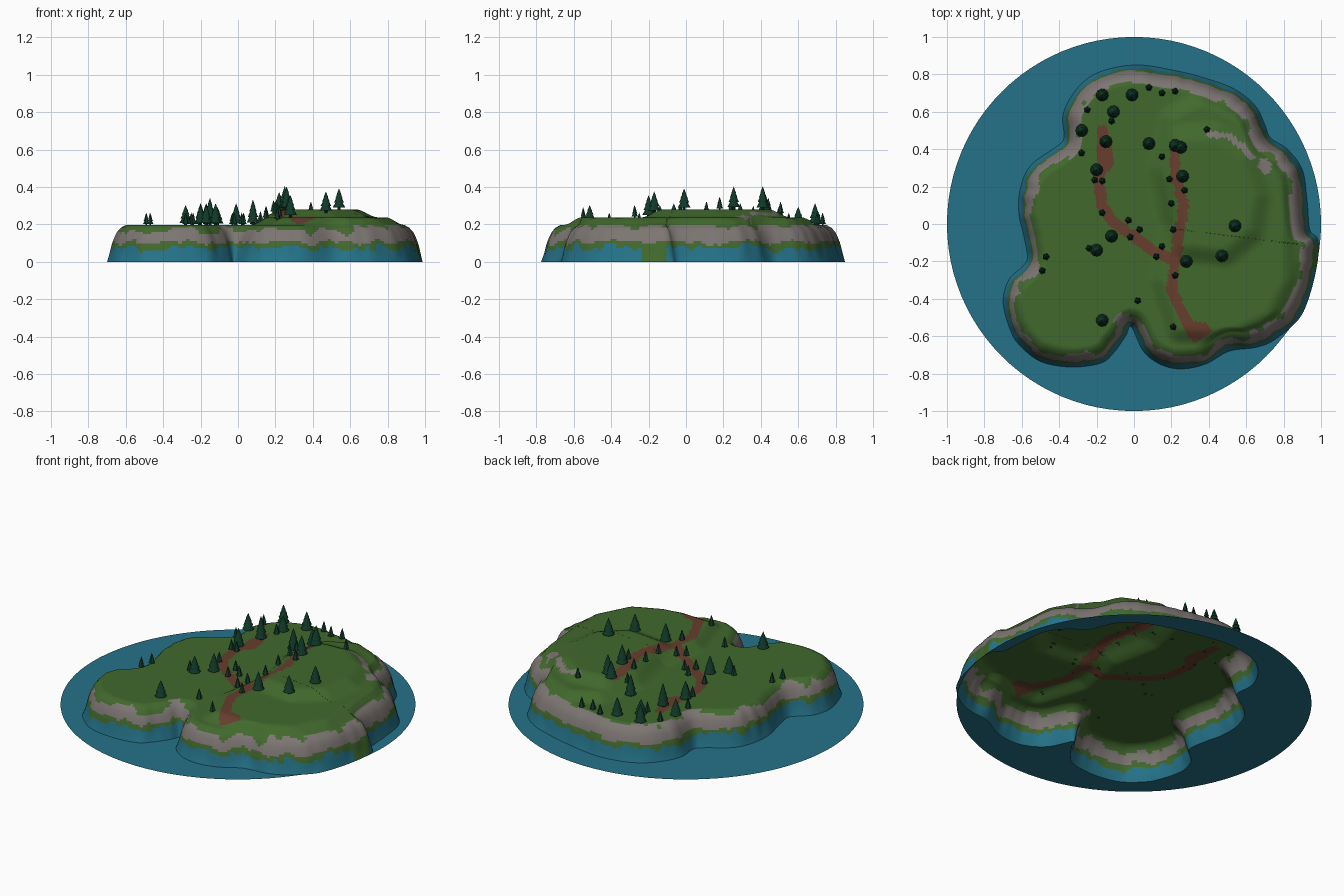
import bpy, bmesh, math, random
from mathutils import Vector, noise

if "Cube" in bpy.data.objects:
    bpy.data.objects.remove(bpy.data.objects["Cube"])

random.seed(4)

def mat(name, rgb):
    m = bpy.data.materials.new(name)
    m.diffuse_color = (*rgb, 1)
    m.use_nodes = True
    m.node_tree.nodes["Principled BSDF"].inputs["Base Color"].default_value = m.diffuse_color
    return m

WATER = mat("water blue", (0.018, 0.17, 0.25))
GRASS = mat("grass green", (0.053, 0.141, 0.026))
ROCK = mat("rock grey", (0.205, 0.181, 0.171))
DIRT = mat("dirt brown", (0.135, 0.048, 0.026))
PINE = mat("pine green", (0.005, 0.040, 0.021))

def finish(bm, name, mats, smooth=False):
    me = bpy.data.meshes.new(name)
    bm.to_mesh(me)
    bm.free()
    ob = bpy.data.objects.new(name, me)
    bpy.context.collection.objects.link(ob)
    for m in mats:
        me.materials.append(m)
    for p in me.polygons:
        p.use_smooth = smooth
    return ob

def pts(*v):
    return [Vector(p) for p in v]

# coast line, clockwise seen from above
COAST = pts((.03, .85), (.22, .82), (.38, .78), (.54, .72), (.65, .63), (.70, .53),
            (.73, .46), (.82, .40), (.90, .29), (.925, .13), (.94, -.03), (.982, -.08),
            (.982, -.2), (.94, -.38), (.88, -.51), (.75, -.62), (.65, -.66), (.51, -.68),
            (.38, -.75), (.25, -.775), (.14, -.75), (.05, -.68), (-.015, -.55),
            (-.045, -.6), (-.11, -.69), (-.18, -.745), (-.34, -.765), (-.5, -.735),
            (-.61, -.65), (-.66, -.57), (-.70, -.42), (-.67, -.3), (-.6, -.23),
            (-.57, -.18), (-.59, -.06), (-.615, .05), (-.61, .18), (-.555, .31),
            (-.42, .41), (-.375, .46), (-.38, .58), (-.33, .69), (-.245, .78), (-.13, .83))
COAST.reverse()

# terraces, paths and bare rock on the plateau
TERRACE = pts((.25, -.55), (.5, -.56), (.7, -.47), (.79, -.3), (.79, 0), (.77, .2),
              (.67, .38), (.55, .54), (.36, .62), (.22, .55), (.16, .3), (.22, 0), (.17, -.3))
HILL = pts((.3, -.1), (.48, -.12), (.6, -.02), (.63, .15), (.57, .34), (.42, .44),
           (.27, .43), (.24, .25))
PATHS = [(.030, pts((-.17, .5), (-.15, .36), (-.19, .25), (-.17, .1), (-.12, .02), (0, -.07),
                    (.1, -.14), (.22, -.2))),
         (.028, pts((.22, .4), (.22, .25), (.27, .1), (.25, 0), (.22, -.2), (.2, -.35),
                    (.26, -.48), (.33, -.6))),
         (.042, pts((-.16, .4), (-.15, .32))),
         (.045, pts((.32, -.56), (.36, -.57)))]
ROCKS = [(.016, pts((.4, .48), (.5, .47), (.57, .42), (.63, .36))),
         (.03, pts((.69, .32), (.71, .30)))]

def line_dist(p, line):
    best = 9
    for a, b in zip(line, line[1:]):
        d = b - a
        t = max(0, min(1, (p - a).dot(d) / d.length_squared))
        best = min(best, (p - a - d * t).length)
    return best

def inside(p, poly):
    hit = False
    for a, b in zip(poly, poly[1:] + poly[:1]):
        if (a.y > p.y) != (b.y > p.y) and p.x < a.x + (b.x - a.x) * (p.y - a.y) / (b.y - a.y):
            hit = not hit
    return hit

def rise(p, poly, width):
    if inside(p, poly):
        return 1
    t = max(0, 1 - line_dist(p, poly + poly[:1]) / width)
    return t * t * (3 - 2 * t)

def height(p):
    return .196 + .041 * rise(p, TERRACE, .1) + .043 * rise(p, HILL, .12)

# smooth closed coast (Catmull-Rom) with smoothed inward normals
SUB, loop, n = 8, [], len(COAST)
for i in range(n):
    a, b, c, d = (COAST[(i + k) % n] for k in (-1, 0, 1, 2))
    for s in range(SUB):
        t = s / SUB
        loop.append(.5 * (2 * b + (c - a) * t + (2 * a - 5 * b + 4 * c - d) * t * t
                          + (3 * b - a - 3 * c + d) * t ** 3))
N = len(loop)
inward = []
for i in range(N):
    v = Vector((0, 0))
    for k in range(2, 11, 2):
        v += (loop[(i + k) % N] - loop[i - k]).normalized()
    inward.append(Vector((-v.y, v.x)).normalized())

# island shell: rounded cliff rings, then plateau rings drawn in to the centre
PROFILE = [(0, 0), (.010, .03), (.018, .06), (.024, .085), (.032, .11), (.042, .135),
           (.055, .16), (.075, .182), (.1, .196)]
steps = []
for (a, za), (b, zb) in zip(PROFILE, PROFILE[1:]):
    steps += [(a, za), ((a + b) / 2, (za + zb) / 2)]
steps.append(PROFILE[-1])

bm = bmesh.new()
rings = []
for off, z in steps:
    ring = []
    for i, p in enumerate(loop):
        flute = .008 * noise.noise(Vector((p.x * 14, p.y * 14, 1))) * min(1, z * 20)
        q = p + inward[i] * (off + flute)
        ring.append(bm.verts.new((q.x, q.y, z)))
    rings.append(ring)
TOP = 46
rim = [v.co.xy for v in rings[-1]]
for k in range(1, TOP):
    ring = []
    for p in rim:
        q = p * (1 - k / TOP)
        ring.append(bm.verts.new((q.x, q.y, height(q))))
    rings.append(ring)

def land_material(c):
    p = c.xy
    n1 = noise.noise(Vector((p.x * 9, p.y * 9, 3)))
    n2 = noise.noise(Vector((p.x * 22, p.y * 22, c.z * 25)))
    if c.z < .193:
        if c.z < .075 + .02 * n1 + .025 * n2:
            return 1 if p.x > .93 and -.24 < p.y < -.1 else 0
        if c.z < .105 + .02 * n1 + .02 * n2:
            return 1
        top = .18 + .045 * n1 + .02 * n2 + (.015 if p.y > .1 or p.x > .6 else -.012)
        return 2 if c.z < top else 1
    wob = .006 * n2
    if any(line_dist(p, l) < w + wob for w, l in PATHS):
        return 3
    if any(line_dist(p, l) < w + wob for w, l in ROCKS):
        return 2
    return 1

for r0, r1 in zip(rings, rings[1:]):
    for i in range(N):
        j = (i + 1) % N
        f = bm.faces.new((r0[i], r0[j], r1[j], r1[i]))
        f.material_index = land_material(f.calc_center_median())
mid = bm.verts.new((0, 0, height(Vector((0, 0)))))
for i in range(N):
    bm.faces.new((rings[-1][i], rings[-1][(i + 1) % N], mid)).material_index = 1
finish(bm, "island", [WATER, GRASS, ROCK, DIRT], True)

# sea: flat disc with the island cut out
bm = bmesh.new()
disc = [Vector((math.cos(math.tau * i / 96), math.sin(math.tau * i / 96))) for i in range(96)]
for pl in (disc, loop):
    vs = [bm.verts.new((p.x, p.y, 0)) for p in pl]
    for i in range(len(vs)):
        bm.edges.new((vs[i - 1], vs[i]))
bmesh.ops.triangle_fill(bm, edges=bm.edges[:], use_beauty=True, normal=(0, 0, 1))
for f in bm.faces:
    f.normal_update()
    if f.normal.z < 0:
        f.normal_flip()
finish(bm, "sea", [WATER])

# pine trees: stacked cones
def pine(bm, x, y, r, h, sides):
    z = height(Vector((x, y))) - .003
    turn = random.uniform(0, 6)
    def cone(r1, r2, z0, z1):
        res = bmesh.ops.create_cone(bm, cap_ends=True, segments=sides, radius1=r1,
                                    radius2=r2, depth=(z1 - z0) * h)
        c, s = math.cos(turn), math.sin(turn)
        for v in res["verts"]:
            a, b, w = v.co
            v.co = (x + a * c - b * s, y + a * s + b * c, z + w + (z0 + z1) / 2 * h)
    cone(r * .25, r * .25, 0, .2)
    cone(r, r * .3, .12, .48)
    cone(r * .82, r * .22, .34, .68)
    cone(r * .6, r * .12, .54, .84)
    cone(r * .38, 0, .72, 1)

BIG = [(-.17, .69, .12), (-.01, .69, .12), (-.11, .6, .1), (-.28, .5, .11), (-.15, .44, .15),
       (.08, .43, .14), (.22, .42, .11), (.25, .41, .13), (-.2, .29, .12), (.26, .255, .125),
       (.54, -.01, .115), (.47, -.17, .115), (.28, -.2, .12), (-.12, -.065, .12),
       (-.2, -.14, .11), (-.17, -.515, .11)]
SMALL = [(.08, .73), (.15, .7), (.22, .71), (-.25, .61), (-.12, .55), (-.28, .38), (.15, .36),
         (.39, .505), (-.21, .235), (-.17, .23), (.19, .24), (.27, .18), (.2, .11),
         (-.17, .06), (-.03, .02), (.03, -.03), (.21, -.03), (-.02, -.07), (.15, -.12),
         (.12, -.175), (-.24, -.13), (-.47, -.175), (-.49, -.25), (.22, -.275),
         (.02, -.41), (.21, -.55)]
bm = bmesh.new()
for x, y, h in BIG:
    pine(bm, x, y, .034, h, 10)
for x, y in SMALL:
    pine(bm, x, y, .019, .07, 5)
finish(bm, "pine_trees", [PINE])
